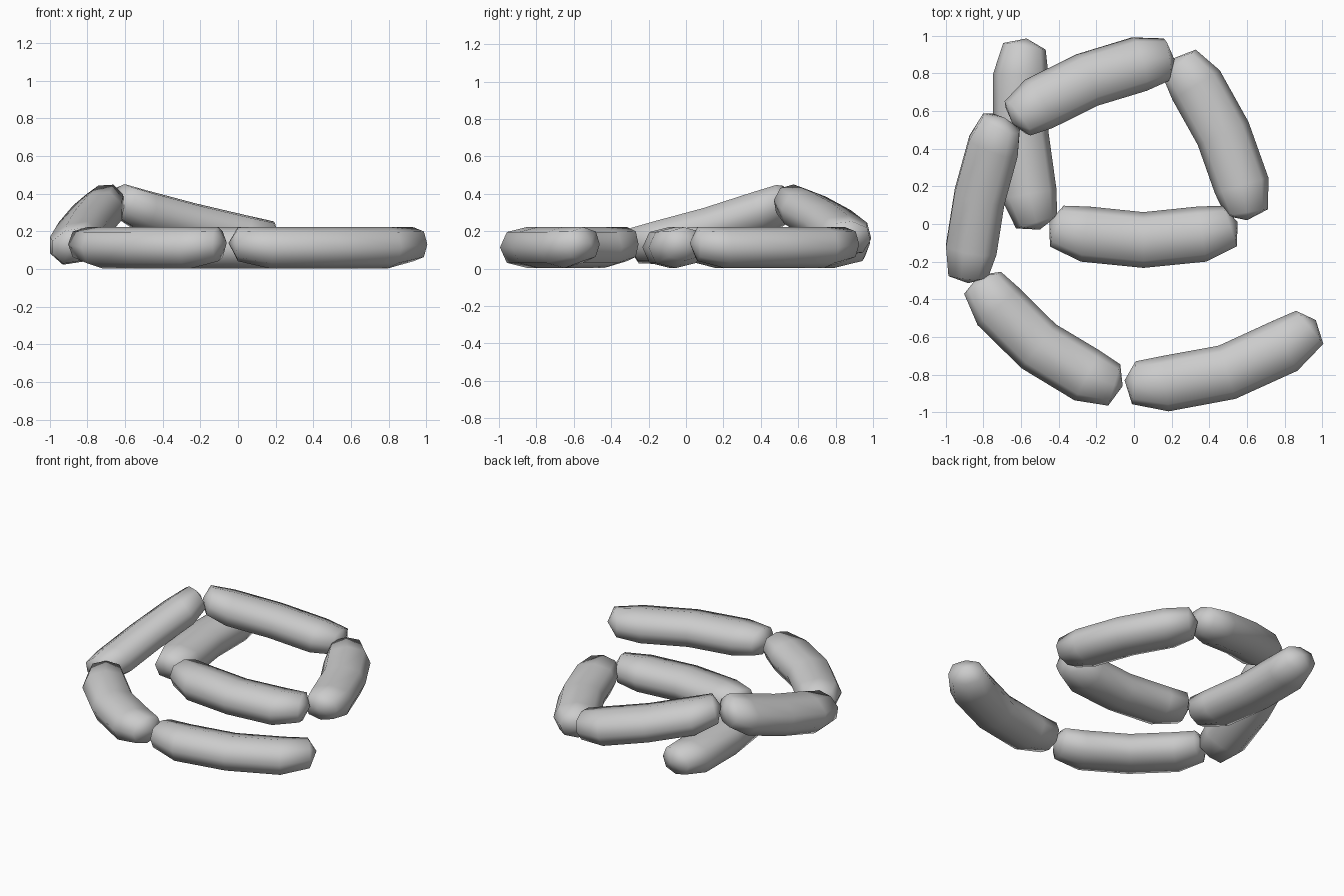
import bpy, bmesh, math
from mathutils import Vector

cube = bpy.data.objects.get("Cube")
if cube:
    bpy.data.objects.remove(cube)

# Single plain grey for every link
grey = bpy.data.materials.new("light_grey")
grey.use_nodes = True
grey.diffuse_color = (0.6, 0.6, 0.6, 1)
grey.node_tree.nodes["Principled BSDF"].inputs["Base Color"].default_value = (0.6, 0.6, 0.6, 1)

SIDES = 8
WIDE, TALL = 0.148, 0.11
# Along the chord, share of the bend, wide scale, tall scale, lift
RINGS = [(0.04, 0.22, 0.77, 0.82, 0.018),
         (0.19, 0.67, 1, 1, 0),
         (0.5, 1, 1, 1, 0),
         (0.81, 0.67, 1, 1, 0),
         (0.96, 0.22, 0.77, 0.82, 0.018)]


def sausage(name, start, middle, end):
    """Bent capsule from pole to pole, its wide axis lying in the bend plane."""
    start, middle, end = Vector(start), Vector(middle), Vector(end)
    chord = end - start
    bend = middle - (start + end) / 2
    bend -= chord * (bend.dot(chord) / chord.length_squared)
    up = chord.cross(bend).normalized()
    if up.z < 0:
        up.negate()
    centres = [start + chord * r[0] + bend * r[1] for r in RINGS]
    path = [start] + centres + [end]
    bm = bmesh.new()
    loops = []
    for i, (ring, centre) in enumerate(zip(RINGS, centres)):
        tangent = (path[i + 2] - path[i]).normalized()
        side = up.cross(tangent).normalized()
        loop = []
        for k in range(SIDES):
            a = math.tau * k / SIDES
            full = 1.06 if k % 2 else 1
            loop.append(bm.verts.new(
                centre + side * (math.cos(a) * WIDE * ring[2] * full)
                + up * (math.sin(a) * TALL * ring[3] * full + ring[4])))
        loops.append(loop)
    for a, b in zip(loops, loops[1:]):
        for k in range(SIDES):
            n = (k + 1) % SIDES
            bm.faces.new((a[k], a[n], b[n], b[k]))
    # Pointed caps
    for pole, loop in ((start, loops[0]), (end, loops[-1])):
        tip = bm.verts.new(pole + up * 0.025)
        for k in range(SIDES):
            bm.faces.new((loop[k], loop[(k + 1) % SIDES], tip))
    bmesh.ops.recalc_face_normals(bm, faces=bm.faces)
    for f in bm.faces:
        f.smooth = True
    mesh = bpy.data.meshes.new(name)
    bm.to_mesh(mesh)
    bm.free()
    mesh.materials.append(grey)
    obj = bpy.data.objects.new(name, mesh)
    bpy.context.collection.objects.link(obj)


# Chain of links, from the free front end round to the hidden inner end
Z = 0.113
sausage("front_sausage", (0.965, -0.51, Z), (0.485, -0.79, Z), (-0.05, -0.83, Z))
sausage("front_right_sausage", (-0.06, -0.86, Z), (-0.505, -0.65, Z), (-0.82, -0.27, Z))
sausage("right_rising_sausage", (-0.87, -0.31, 0.1), (-0.825, 0.12, 0.205), (-0.68, 0.57, 0.36))
sausage("back_sloping_sausage", (-0.65, 0.53, 0.355), (-0.26, 0.76, 0.245), (0.21, 0.87, 0.14))
sausage("left_sausage", (0.21, 0.88, Z), (0.46, 0.51, Z), (0.6, 0.02, Z))
sausage("middle_sausage", (0.55, 0.01, Z), (0.03, -0.085, Z), (-0.45, 0.01, Z))
sausage("inner_sausage", (-0.5, -0.03, Z), (-0.6, 0.46, Z), (-0.57, 0.985, Z))
